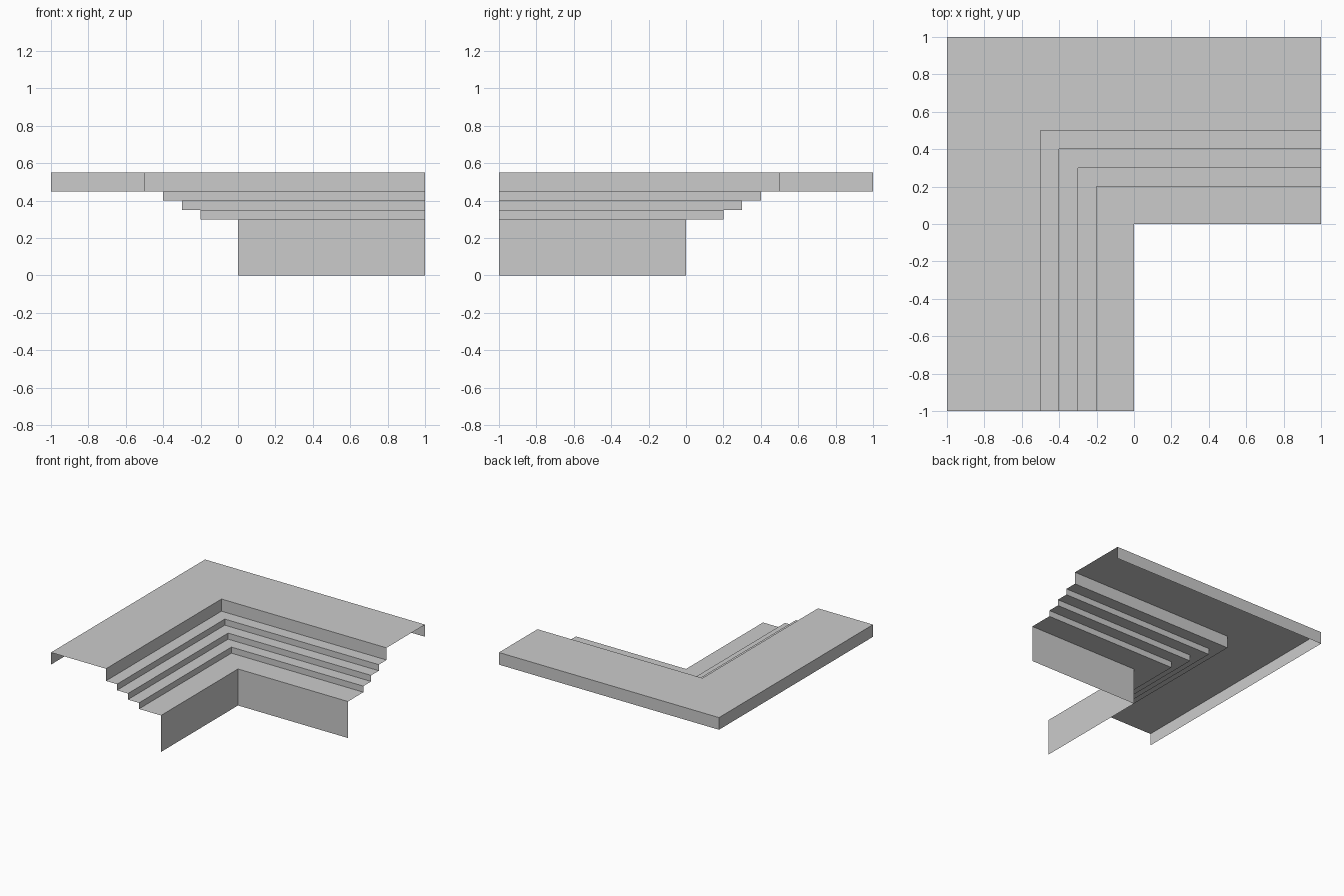
import bpy

cube = bpy.data.objects.get("Cube")
if cube:
    bpy.data.objects.remove(cube)

HALF = 1.0        # half of the overall footprint
STEP_RUN = 0.1    # depth of each moulding step
STEP_RISE = 0.05  # height of each moulding step
WALL_TOP = 0.3
TOP = 0.55

grey = bpy.data.materials.new("plain_grey")
grey.use_nodes = True
colour = (0.6, 0.6, 0.6, 1)
grey.diffuse_color = colour
grey.node_tree.nodes["Principled BSDF"].inputs["Base Color"].default_value = colour


def sweep(name, profile):
    """Sweep an open (offset, height) profile around the L-shaped corner."""
    verts, faces = [], []
    for d, z in profile:
        verts += [(-d, -HALF, z), (-d, d, z), (HALF, d, z)]
    for i in range(len(profile) - 1):
        for leg in range(2):
            a = 3 * i + leg
            faces.append((a, a + 1, a + 4, a + 3))
    mesh = bpy.data.meshes.new(name)
    mesh.from_pydata(verts, [], faces)
    mesh.materials.append(grey)
    obj = bpy.data.objects.new(name, mesh)
    bpy.context.collection.objects.link(obj)
    return obj


# Inner corner wall
sweep("corner_wall", [(0, 0), (0, WALL_TOP)])

# Stepped moulding: first soffit, then three small risers and treads
d, z = 2 * STEP_RUN, WALL_TOP
steps = [(0, z), (d, z)]
for _ in range(3):
    z += STEP_RISE
    steps.append((d, z))
    d += STEP_RUN
    steps.append((d, z))
sweep("stepped_moulding", steps)

# Top slab: inner face, flat top and hanging outer lip
sweep("top_slab", [(d, z), (d, TOP), (HALF, TOP), (HALF, z)])
